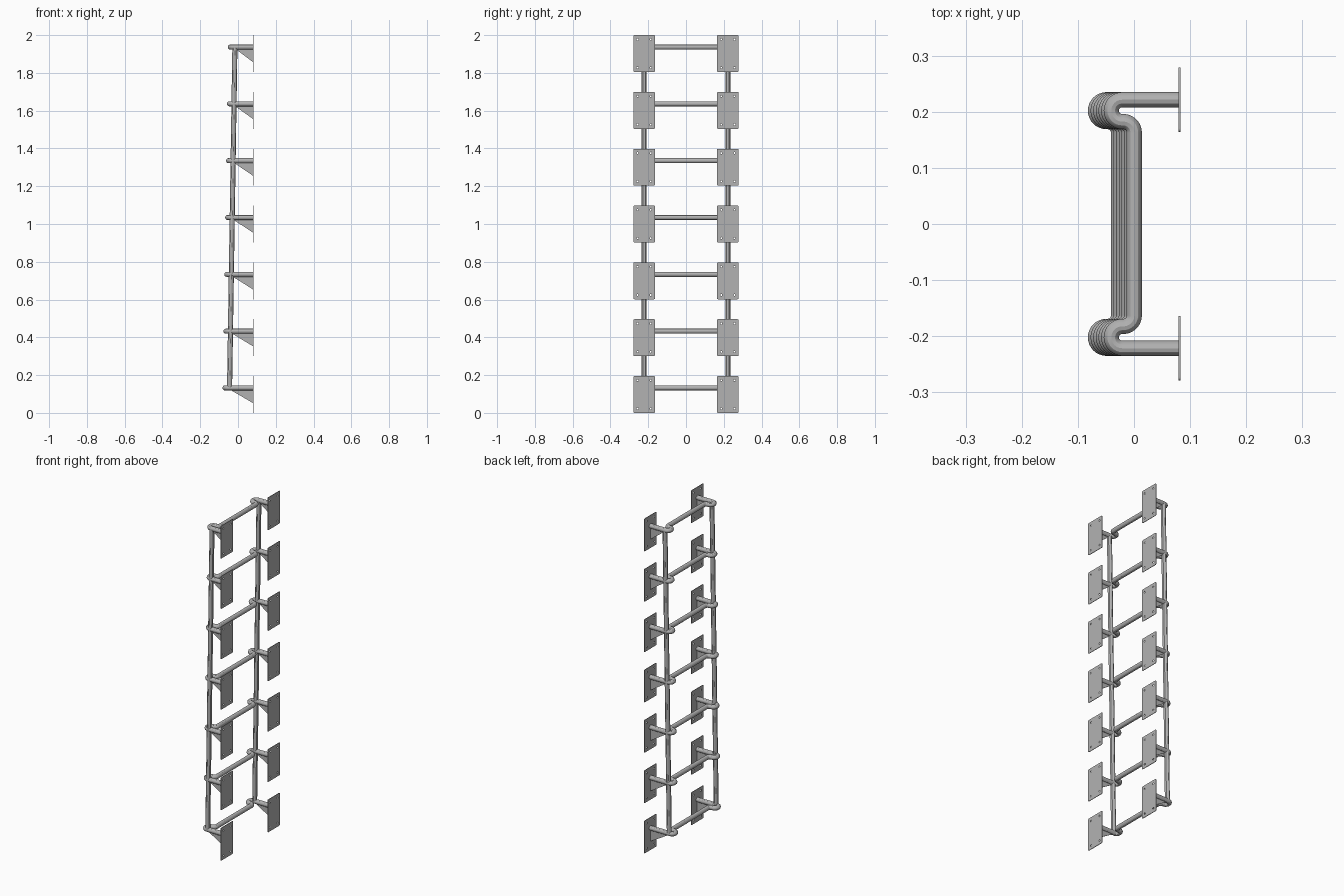
import bpy
from math import sin, cos, pi

cube = bpy.data.objects.get("Cube")
if cube:
    bpy.data.objects.remove(cube)

steel = bpy.data.materials.new("grey_steel")
steel.use_nodes = True
GREY = (0.45, 0.45, 0.45, 1)
steel.diffuse_color = GREY
bsdf = steel.node_tree.nodes["Principled BSDF"]
bsdf.inputs["Base Color"].default_value = GREY

COUNT = 7            # number of rungs
PITCH = 0.3008       # rung spacing
TUBE = 0.0135        # tube radius
SIDE_Y = 0.2215      # rail and bracket centre line
BEND = 0.0195        # bend radius of the tube centre line
WALL_X = 0.0825      # outer face of the wall plates
PLATE_H = 0.195
PLATE_W = 0.115
PLATE_T = 0.003
RUNG_Z = 0.132
LEAN = 0.0047        # outward step of each rung, top to bottom


def arc(cx, cy, r, start, end, steps=10):
    angles = [start + (end - start) * i / steps for i in range(steps + 1)]
    return [(cx + r * cos(a), cy + r * sin(a)) for a in angles]


def curve_mesh(name, loops, cyclic, radius=0, extrude=0):
    """Mesh from poly splines: a round tube, or a filled plate with holes."""
    curve = bpy.data.curves.new(name, "CURVE")
    curve.dimensions = "2D" if cyclic else "3D"
    curve.fill_mode = "BOTH" if cyclic else "FULL"
    curve.bevel_depth, curve.bevel_resolution = radius, 4
    curve.extrude = extrude
    curve.use_fill_caps = not cyclic
    for loop in loops:
        spline = curve.splines.new("POLY")
        spline.points.add(len(loop) - 1)
        for point, co in zip(spline.points, loop):
            point.co = (*co, 1)
        spline.use_cyclic_u = cyclic
    temp = bpy.data.objects.new(name, curve)
    bpy.context.collection.objects.link(temp)
    bpy.context.view_layer.update()
    graph = bpy.context.evaluated_depsgraph_get()
    mesh = bpy.data.meshes.new_from_object(temp.evaluated_get(graph))
    bpy.data.objects.remove(temp)
    mesh.name = name
    mesh.materials.clear()
    mesh.materials.append(steel)
    return mesh


def place(name, mesh, location=(0, 0, 0), rotation=(0, 0, 0), smooth=False):
    obj = bpy.data.objects.new(name, mesh)
    obj.location, obj.rotation_euler = location, rotation
    bpy.context.collection.objects.link(obj)
    if smooth:
        bpy.ops.object.select_all(action="DESELECT")
        obj.select_set(True)
        bpy.context.view_layer.objects.active = obj
        bpy.ops.object.shade_smooth_by_angle()
    return obj


# Wall plate outline with rounded corners and four bolt holes
corner = 0.006
dx, dy = PLATE_W / 2 - corner, PLATE_H / 2 - corner
outline = []
for k, (sx, sy) in enumerate([(1, 1), (-1, 1), (-1, -1), (1, -1)]):
    outline += arc(sx * dx, sy * dy, corner, k * pi / 2, (k + 1) * pi / 2, 4)
holes = [arc(sx * 0.035, sy * 0.075, 0.005, 0, 2 * pi, 12)[:-1]
         for sx in (-1, 1) for sy in (-1, 1)]
plate = curve_mesh("wall_plate", [[(x, y, 0) for x, y in loop] for loop in [outline] + holes],
                   True, extrude=PLATE_T / 2)


def rail_x(i):
    return -0.0165 - LEAN * (COUNT - 1 - i)


for i in range(COUNT):
    z = RUNG_Z + PITCH * i
    bend_x = rail_x(i) - 0.0045

    # Rung: wall arm, U bend, then a quarter bend into the straight step
    half = [(WALL_X - PLATE_T, SIDE_Y)]
    half += arc(bend_x, SIDE_Y - BEND, BEND, pi / 2, 3 * pi / 2, 16)
    half += arc(bend_x + 0.002, SIDE_Y - 3 * BEND, BEND, pi / 2, 0)
    path = [(x, y, z) for x, y in half] + [(x, -y, z) for x, y in reversed(half)]
    place(f"rung_{i + 1}", curve_mesh("rung", [path], False, TUBE), smooth=True)

    # Triangular gusset under each wall arm
    back = WALL_X - PLATE_T
    triangle = [(rail_x(i), -0.008, 0), (back, -0.08, 0), (back, -0.008, 0)]
    gusset = curve_mesh("gusset", [triangle], True, extrude=0.002)
    for side, y in (("left", SIDE_Y), ("right", -SIDE_Y)):
        # the back of the ladder carries the +y side, the front the -y side
        end = "back" if side == "left" else "front"
        place(f"{end}_gusset_{i + 1}", gusset, (0, y, z), (pi / 2, 0, 0))
        place(f"{end}_wall_plate_{i + 1}", plate,
              (WALL_X - PLATE_T / 2, y, PLATE_H / 2 + PITCH * i), (pi / 2, 0, pi / 2))

# Leaning side rails
for end, y in (("back", SIDE_Y), ("front", -SIDE_Y)):
    ends = [(rail_x(i), y, RUNG_Z + PITCH * i) for i in (0, COUNT - 1)]
    place(f"{end}_rail", curve_mesh("rail", [ends], False, TUBE), smooth=True)
